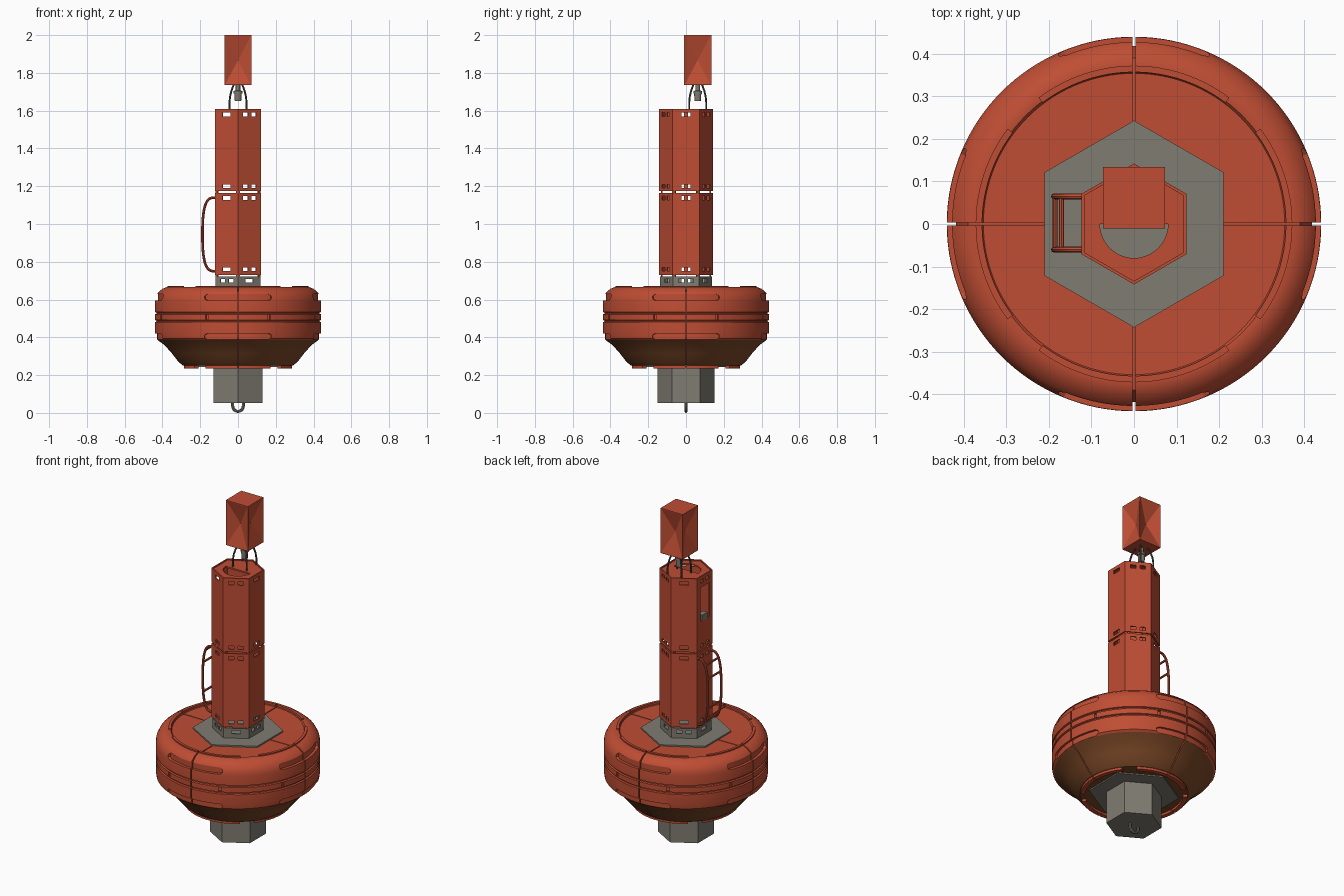
import bpy, bmesh, math
from mathutils import Vector, Matrix

if "Cube" in bpy.data.objects:
    bpy.data.objects.remove(bpy.data.objects["Cube"])

def material(name, rgb):
    m = bpy.data.materials.new(name)
    m.diffuse_color = (*rgb, 1)
    m.use_nodes = True
    m.node_tree.nodes["Principled BSDF"].inputs["Base Color"].default_value = m.diffuse_color
    return m

RED = material("buoy red", (0.52, 0.075, 0.034))
BROWN = material("antifouling brown", (0.2, 0.065, 0.02))
GREY = material("steel grey", (0.21, 0.20, 0.165))
DARK = material("dark metal", (0.07, 0.07, 0.065))

def finish(bm, name, mat=None, smooth=False):
    bmesh.ops.recalc_face_normals(bm, faces=bm.faces)
    me = bpy.data.meshes.new(name)
    bm.to_mesh(me)
    bm.free()
    ob = bpy.data.objects.new(name, me)
    bpy.context.collection.objects.link(ob)
    if mat:
        me.materials.append(mat)
    if smooth:
        activate(ob)
        bpy.ops.object.shade_smooth_by_angle(angle=math.radians(30))
    return ob

def activate(ob):
    bpy.ops.object.select_all(action='DESELECT')
    ob.select_set(True)
    bpy.context.view_layer.objects.active = ob

def revolve(bm, prof, a0=0, a1=360, n=48, taper=1.0):
    """Sweep a closed (r, z) profile about z; partial sweeps get end caps."""
    full = a1 - a0 >= 360
    zc = sum(z for _, z in prof) / len(prof)
    rings = []
    for i in range(n if full else n + 1):
        a = math.radians(a0 + (a1 - a0) * i / n)
        s = taper if not full and i in (0, n) else 1
        rings.append([bm.verts.new((r * math.cos(a), r * math.sin(a), zc + (z - zc) * s)) for r, z in prof])
    k = len(prof)
    for i in range(n):
        p, q = rings[i], rings[(i + 1) % len(rings)]
        for j in range(k):
            bm.faces.new((p[j], p[(j + 1) % k], q[(j + 1) % k], q[j]))
    if not full:
        bm.faces.new(rings[0])
        bm.faces.new(rings[-1])

def rect(r0, r1, z0, z1):
    return [(r0, z0), (r1, z0), (r1, z1), (r0, z1)]

def box(bm, size, loc, ang=0):
    m = Matrix.Rotation(math.radians(ang), 4, 'Z') @ Matrix.Translation(loc) @ Matrix.Diagonal((*size, 1))
    bmesh.ops.create_cube(bm, size=1, matrix=m)

def cut(ob, cutter_bm):
    cutter = finish(cutter_bm, "cutter")
    cutter.hide_render = True
    mod = ob.modifiers.new("cut", 'BOOLEAN')
    mod.operation, mod.object, mod.solver = 'DIFFERENCE', cutter, 'EXACT'
    activate(ob)
    bpy.ops.object.modifier_apply(modifier="cut")
    bpy.data.objects.remove(cutter)

def prism(name, R, z0, z1, mat):
    """Solid hexagonal prism with corners on the y axis."""
    bm = bmesh.new()
    bmesh.ops.create_cone(bm, segments=6, radius1=R, radius2=R, depth=z1 - z0, cap_ends=True)
    a = Vector(max((v.co for v in bm.verts), key=lambda c: c.y))
    turn = math.pi / 2 - math.atan2(a.y, a.x)
    bmesh.ops.transform(bm, verts=bm.verts, matrix=Matrix.Translation((0, 0, (z0 + z1) / 2)) @ Matrix.Rotation(turn, 4, 'Z'))
    return finish(bm, name, mat)

def pipe(name, pts, r, mat):
    cu = bpy.data.curves.new(name, 'CURVE')
    cu.dimensions, cu.bevel_depth, cu.bevel_resolution, cu.use_fill_caps = '3D', r, 2, True
    sp = cu.splines.new('POLY')
    sp.points.add(len(pts) - 1)
    for p, c in zip(sp.points, pts):
        p.co = (*c, 1)
    ob = bpy.data.objects.new(name, cu)
    bpy.context.collection.objects.link(ob)
    cu.materials.append(mat)
    activate(ob)
    bpy.ops.object.convert(target='MESH')
    bpy.ops.object.shade_smooth_by_angle(angle=math.radians(40))
    return ob

# --- Float: four quarter segments with seam gaps, plus a core behind the gaps
prof = [(.13, .25), (.29, .25), (.315, .27), (.35, .315), (.39, .36), (.425, .385), (.436, .395), (.44, .42),
        (.44, .48), (.432, .483), (.432, .489), (.44, .492), (.44, .522), (.432, .525), (.432, .531), (.44, .534),
        (.44, .59), (.436, .613), (.424, .637), (.40, .657), (.375, .667), (.36, .665), (.354, .657), (.13, .655)]
bm = bmesh.new()
for q in range(4):
    revolve(bm, prof, q * 90 + .5, q * 90 + 89.5, 32)
float_body = finish(bm, "float")
bm = bmesh.new()
for q in range(4):
    a = q * 90
    revolve(bm, rect(.423, .5, .595, .63), a - 24, a + 24, 24, .5)   # upper grips
    revolve(bm, rect(.428, .5, .388, .42), a - 24, a + 24, 24, .5)   # lower grips
    for s in (-22, 22):
        revolve(bm, rect(.43, .5, .494, .52), a + s - .9, a + s + .9, 2)   # small notches
cut(float_body, bm)
float_body.data.materials.clear()
for m in (RED, BROWN):
    float_body.data.materials.append(m)
for p in float_body.data.polygons:
    p.material_index = 1 if p.center.z < .387 else 0
activate(float_body)
bpy.ops.object.shade_smooth_by_angle(angle=math.radians(30))

bm = bmesh.new()
revolve(bm, [(.01, .254), (.27, .254), (.34, .32), (.41, .395), (.418, .43), (.418, .59), (.39, .645), (.35, .65), (.01, .65)], n=96)
finish(bm, "float_core", RED, True)

# Interrupted lips on the top and underside
bm = bmesh.new()
for q in range(4):
    for a0, a1 in ((-37, -.6), (.6, 37)):
        revolve(bm, rect(.357, .372, .65, .673), q * 90 + a0, q * 90 + a1, 12)
        revolve(bm, rect(.262, .287, .236, .26), q * 90 + a0, q * 90 + a1, 12)
finish(bm, "float_lips", RED, True)

# --- Steel keel, clamp plates and mooring eye
prism("keel", .15, .052, .26, GREY)
prism("lower_plate", .243, .243, .256, GREY)
prism("upper_plate", .243, .645, .664, GREY)
eye = [(-.028, 0, .06)] + [(-.028 * math.cos(t * math.pi / 12), 0, .036 - .028 * math.sin(t * math.pi / 12))
                           for t in range(13)] + [(.028, 0, .06)]
pipe("mooring_eye", eye, .008, GREY)

# --- Tower: hollow hexagonal sections with alternating single and paired slots
def section(name, R, z0, z1, mat, slot_zs, h, parity, door=False):
    ob = prism(name, R, z0, z1, mat)
    ap = R * math.cos(math.pi / 6)
    inner = prism("inner", R - .008, z0 - .1, z1 + .1, mat)
    bm = bmesh.new()
    bm.from_mesh(inner.data)
    bpy.data.objects.remove(inner)
    cut(ob, bm)
    bm = bmesh.new()
    for k in range(6):
        slots = [(0, .048)] if (k + parity) % 2 == 0 else [(-.025, .03), (.025, .03)]
        for z in slot_zs:
            for y, w in slots:
                box(bm, (.04, w, h), (ap, y, z), k * 60)
    if door:
        box(bm, (.04, .085, .2), (ap, 0, 1.445), 180)
    cut(ob, bm)
    return ob

section("tower_collar", .137, .655, .722, GREY, (.70,), .02, 1)
section("tower_lower", .142, .73, 1.165, RED, (.76, 1.137), .02, 0)
section("tower_upper", .142, 1.175, 1.61, RED, (1.20, 1.58), .02, 0, True)
bm = bmesh.new()
for k in range(6):
    for z in (.726, 1.17):
        box(bm, (.008, .02, .03), (.128, 0, z), k * 60 + 30)
finish(bm, "section_tabs", RED)
bm = bmesh.new()
box(bm, (.03, .05, .035), (-.108, 0, 1.36))
finish(bm, "door_latch", GREY)

# Tower lid with a half-round opening
lid = prism("tower_lid", .136, 1.595, 1.604, RED)
bm = bmesh.new()
revolve(bm, [(.0005, 1.5), (.08, 1.5), (.08, 1.7), (.0005, 1.7)], 180, 360, 24)
cut(lid, bm)

# --- Ladder on the left face
def rail(a):
    s = math.sin(a)
    return (-.118 - .07 * abs(math.cos(a)) ** .6, .945 + math.copysign(.195 * abs(s) ** .75, s))

for name, y in (("ladder_rail_front", -.06), ("ladder_rail_back", .065)):
    pts = [rail(math.radians(-90 + 180 * i / 28)) for i in range(29)]
    pipe(name, [(x, y, z) for x, z in pts], .007, RED)
for i, d in enumerate((-52, -20, 20, 52)):
    x, z = rail(math.radians(d))
    pipe(f"ladder_rung_{i + 1}", [(x, -.06, z), (x, .065, z)], .006, RED)

# --- Lantern, its support rods and the radar reflector
CY = .062
for i, (sx, sy) in enumerate(((-1, -1), (1, -1), (1, 1), (-1, 1))):
    path = ((.045, 1.6), (.045, 1.645), (.042, 1.675), (.035, 1.705), (.024, 1.735), (.018, 1.745))
    pipe(f"support_rod_{i + 1}", [(sx * d, CY + sy * d, z) for d, z in path], .005, DARK)
bm = bmesh.new()
revolve(bm, [(.001, 1.65), (.017, 1.65), (.019, 1.69), (.023, 1.692), (.023, 1.703), (.012, 1.708), (.012, 1.745), (.001, 1.745)], n=24)
bmesh.ops.translate(bm, verts=bm.verts, vec=(0, CY, 0))
finish(bm, "lantern", GREY, True)

bm = bmesh.new()
box(bm, (.145, .145, .265), (0, CY, 1.8675))
bm.normal_update()
sides = [f for f in bm.faces if abs(f.normal.z) < .5]
bmesh.ops.inset_individual(bm, faces=sides, thickness=.007)
res = bmesh.ops.poke(bm, faces=sides)
for v in res['verts']:
    out = Vector((v.co.x, v.co.y - CY, 0))
    v.co -= out.normalized() * .035
finish(bm, "radar_reflector", RED)
